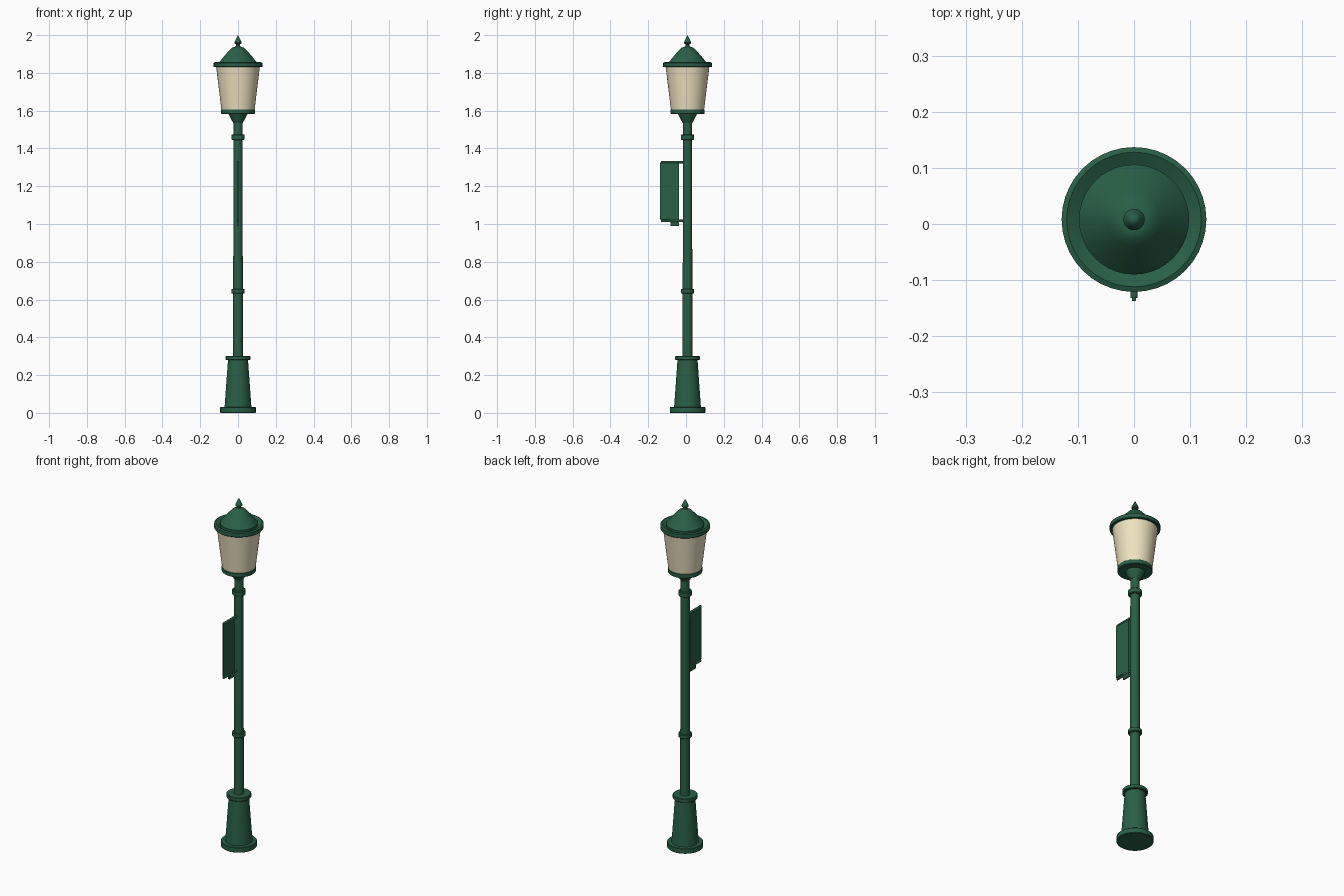
import bpy, bmesh, math

if "Cube" in bpy.data.objects:
    bpy.data.objects.remove(bpy.data.objects["Cube"])

CY = 0.008  # pole axis, offset so the banner and lantern are centred together


def material(name, rgb):
    m = bpy.data.materials.new(name)
    m.diffuse_color = (*rgb, 1)
    m.use_nodes = True
    m.node_tree.nodes["Principled BSDF"].inputs["Base Color"].default_value = m.diffuse_color
    return m


GREEN = material("green_paint", (0.022, 0.115, 0.062))
CREAM = material("cream_glass", (0.86, 0.76, 0.53))


def finish(name, bm, mat):
    bmesh.ops.recalc_face_normals(bm, faces=bm.faces)
    mesh = bpy.data.meshes.new(name)
    bm.to_mesh(mesh)
    bm.free()
    mesh.materials.append(mat)
    ob = bpy.data.objects.new(name, mesh)
    bpy.context.collection.objects.link(ob)
    bpy.ops.object.select_all(action='DESELECT')
    ob.select_set(True)
    bpy.context.view_layer.objects.active = ob
    bpy.ops.object.shade_smooth_by_angle(angle=math.radians(30))
    return ob


def lathe(name, profile, mat=GREEN, n=40):
    """Turn (radius, z) points around the pole axis, capping open ends."""
    bm = bmesh.new()
    rings = []
    for r, z in profile:
        if r == 0:
            rings.append([bm.verts.new((0, CY, z))] * n)
        else:
            rings.append([bm.verts.new((r * math.cos(2 * math.pi * i / n),
                                        CY + r * math.sin(2 * math.pi * i / n), z))
                          for i in range(n)])
    for a, b in zip(rings, rings[1:]):
        for i in range(n):
            j = (i + 1) % n
            bm.faces.new(list(dict.fromkeys((a[i], a[j], b[j], b[i]))))
    for (r, _), ring in ((profile[0], rings[0]), (profile[-1], rings[-1])):
        if r > 0:
            bm.faces.new(ring)
    return finish(name, bm, mat)


def collar(name, r, z0, z1, b=0.003):
    lathe(name, [(r - b, z0), (r, z0 + b), (r, z1 - b), (r - b, z1)])


# Base and pole
collar("base_plate", 0.094, 0, 0.03, 0.002)
lathe("base_body", [(0.071, 0.03), (0.053, 0.28)])
collar("base_collar", 0.065, 0.28, 0.302)
lathe("pole", [(0.026, 0.30), (0.024, 1.545)])
collar("lower_pole_ring", 0.035, 0.632, 0.656)
collar("upper_pole_ring", 0.035, 1.445, 1.474)

# Lantern
lathe("lantern_cup", [(0.025, 1.535), (0.034, 1.55), (0.05, 1.583)])
collar("lantern_floor", 0.09, 1.582, 1.608)
lathe("lantern_glass", [(0.088, 1.606), (0.116, 1.835)], CREAM)
lathe("lantern_roof", [(0.126, 1.83), (0.129, 1.833), (0.129, 1.853), (0.12, 1.857),
                       (0.098, 1.845), (0.098, 1.858), (0.066, 1.897), (0.048, 1.917),
                       (0.034, 1.932), (0.022, 1.936)])
lathe("finial", [(0.021, 1.934), (0.010, 1.943), (0.010, 1.951), (0.017, 1.955),
                 (0.019, 1.961), (0.013, 1.974), (0, 2.0)], n=24)

# Banner with a stepped lower edge
bm = bmesh.new()
outline = [(-0.137, 1.025), (-0.083, 1.025), (-0.083, 0.99), (-0.037, 0.99),
           (-0.037, 1.325), (-0.137, 1.325)]
face = bm.faces.new([bm.verts.new((-0.004, y, z)) for y, z in outline])
ext = bmesh.ops.extrude_face_region(bm, geom=[face])
bmesh.ops.translate(bm, vec=(0.008, 0, 0),
                    verts=[v for v in ext["geom"] if isinstance(v, bmesh.types.BMVert)])
finish("banner", bm, GREEN)

# Rods carrying the banner
for name, z in (("banner_top_rod", 1.328), ("banner_bottom_rod", 1.016)):
    bm = bmesh.new()
    bmesh.ops.create_cone(bm, cap_ends=True, segments=16, radius1=0.0065,
                          radius2=0.0065, depth=0.14)
    rod = finish(name, bm, GREEN)
    rod.rotation_euler.x = math.pi / 2
    rod.location = (0, -0.062, z)
